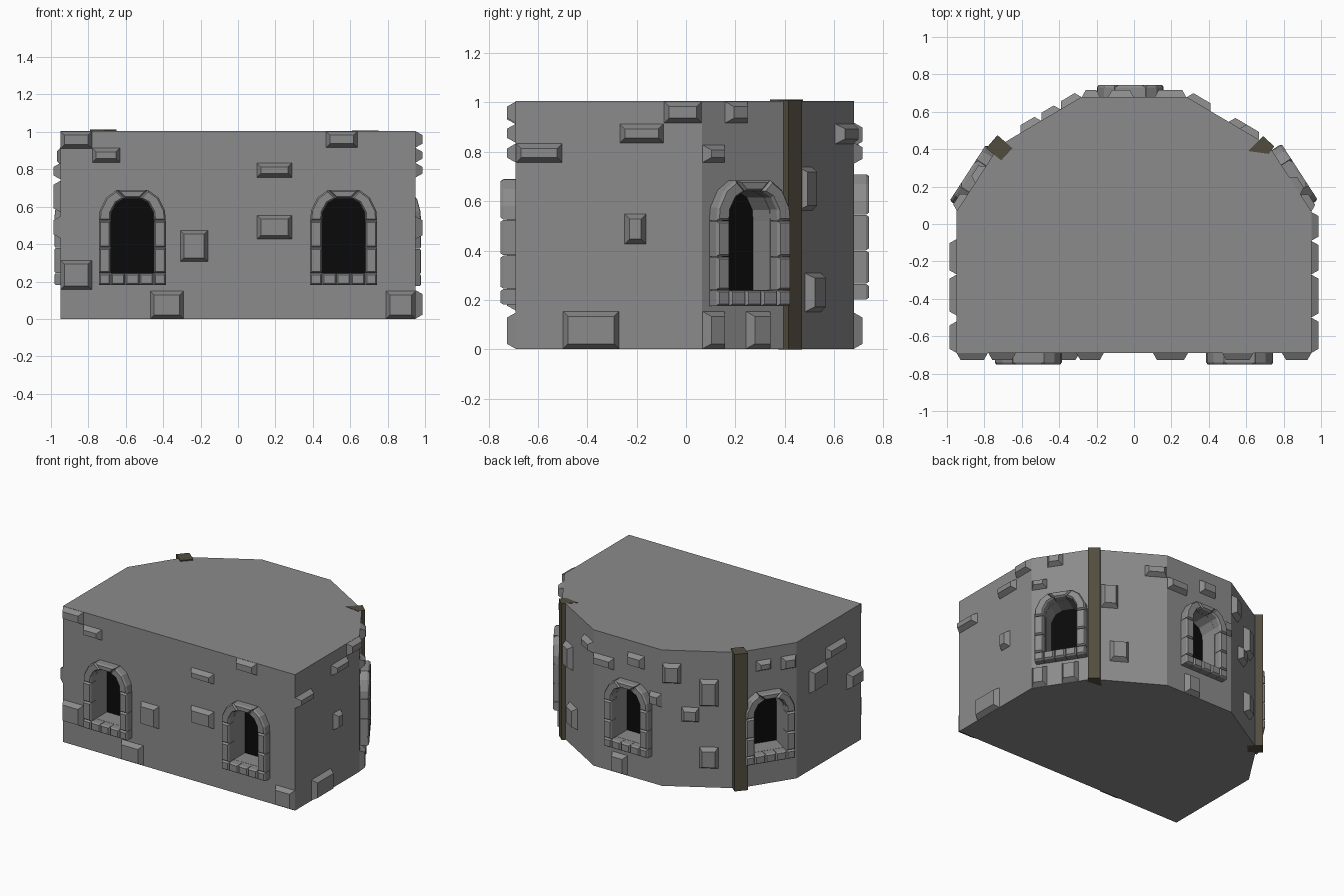
import bpy, bmesh
from mathutils import Vector, Matrix

if "Cube" in bpy.data.objects:
    bpy.data.objects.remove(bpy.data.objects["Cube"])

H = 1.005  # wall height


def mat(name, col):
    m = bpy.data.materials.new(name)
    m.diffuse_color = (*col, 1)
    m.use_nodes = True
    m.node_tree.nodes["Principled BSDF"].inputs["Base Color"].default_value = m.diffuse_color
    return m


STONE = mat("grey stone", (0.26, 0.26, 0.26))
BLACK = mat("dark opening", (0.003, 0.003, 0.003))
WOOD = mat("brown timber", (0.085, 0.073, 0.05))


def offset(poly, d):
    """Shrink a counter-clockwise outline by d."""
    out = []
    for i, p in enumerate(poly):
        p, a, b = Vector(p), Vector(poly[i - 1]), Vector(poly[(i + 1) % len(poly)])
        e1, e2 = (p - a).normalized(), (b - p).normalized()
        n1, n2 = Vector((-e1.y, e1.x)), Vector((-e2.y, e2.x))
        out.append(p + (n1 + n2) * d / (1 + n1.dot(n2)))
    return out


def loft(bm, m, layers):
    """Closed solid through (outline, depth) layers, placed by matrix m."""
    rings = [[bm.verts.new(m @ Vector((p[0], p[1], w))) for p in poly] for poly, w in layers]
    bm.faces.new(rings[0][::-1])
    bm.faces.new(rings[-1])
    for r, s in zip(rings, rings[1:]):
        for i in range(len(r)):
            j = (i + 1) % len(r)
            bm.faces.new((r[i], r[j], s[j], s[i]))


def finish(bm, name, material):
    me = bpy.data.meshes.new(name)
    bm.to_mesh(me)
    bm.free()
    me.materials.append(material)
    ob = bpy.data.objects.new(name, me)
    bpy.context.collection.objects.link(ob)
    return ob


def rect(a, b, c, d):
    return [(a, c), (b, c), (b, d), (a, d)]


# footprint, counter-clockwise from the front left corner
PLAN = [(-.95, -.69), (.95, -.69), (.95, .065), (.72, .42),
        (.28, .68), (-.28, .68), (-.72, .42), (-.95, .065)]


def wall(i):
    """Frame on wall i: u along the wall, v up, w outward."""
    p, q = Vector(PLAN[i]), Vector(PLAN[(i + 1) % 8])
    d = (q - p).normalized()
    m = Matrix(((d.x, 0, d.y, p.x), (d.y, 0, -d.x, p.y), (0, 1, 0, 0), (0, 0, 0, 1)))
    return m, (q - p).length


# solid tower body
bm = bmesh.new()
loft(bm, Matrix(), [(PLAN, 0), (PLAN, H)])
body = finish(bm, "tower_body", STONE)

# windows: (wall, centre along wall, base height)
WINDOWS = [(0, .385, .18), (0, 1.515, .18), (2, .214, .175), (4, .30, .20), (6, .214, .18)]
arch_in = [(.115, .345), (.112, .39), (.085, .44), (.04, .465)]
arch_out = [(.18, .345), (.175, .40), (.14, .47), (.085, .51)]


def mirror(poly):
    return [(-x, y) for x, y in reversed(poly)]


hole = [(-.115, .065), (.115, .065)] + arch_in + mirror(arch_in)
arch_r = arch_out + arch_in[::-1]
key = [(-.04, .465), (.04, .465), (.085, .51), (-.085, .51)]
blocks = [arch_r, mirror(arch_r), key]
for a, b in ((0, .065), (.065, .20), (.20, .345)):
    r = rect(.115, .18, a, b)
    blocks += [r, mirror(r)]
for k in range(3):
    blocks.append(rect(-.115 + k * .23 / 3, -.115 + (k + 1) * .23 / 3, 0, .065))

frames, cut, panes = bmesh.new(), bmesh.new(), bmesh.new()
for i, u, v in WINDOWS:
    m = wall(i)[0] @ Matrix.Translation((u, v, 0))
    loft(cut, m, [(hole, -.13), (hole, .05)])
    loft(panes, m, [(offset(hole, -.002), -.135), (offset(hole, -.002), -.128)])
    for b in blocks:
        b1 = offset(b, .001)
        loft(frames, m, [(b1, -.004), (b1, .05), (offset(b, .009), .062)])
finish(frames, "window_frames", STONE)
finish(panes, "window_openings", BLACK)

# cut the recesses into the body
cutter = finish(cut, "window_cutter", STONE)
cutter.hide_render = True
mod = body.modifiers.new("recesses", "BOOLEAN")
mod.object = cutter
mod.operation = "DIFFERENCE"
mod.solver = "EXACT"
dg = bpy.context.evaluated_depsgraph_get()
body.data = bpy.data.meshes.new_from_object(body.evaluated_get(dg))
body.modifiers.clear()
bpy.data.objects.remove(cutter)

# raised stones per wall: u0, u1, z0, z1
STONES = {
    0: [(0, .17, .91, H), (.17, .32, .835, .915), (1.42, 1.59, .915, H), (1.05, 1.24, .755, .835),
        (1.05, 1.24, .425, .555), (.64, .79, .305, .475), (0, .17, .155, .315),
        (.48, .66, 0, .15), (1.74, 1.9, 0, .15)],
    1: [(0, .19, .755, .835), (.42, .60, .835, .915), (.60, .755, .915, H),
        (.44, .53, .425, .55), (.19, .42, 0, .155)],
    2: [(0, .11, .755, .83), (0, .11, 0, .155), (.11, .22, .915, H), (.21, .33, 0, .155)],
    3: [(.06, .18, .56, .74), (.12, .25, .15, .31), (.36, .51, .83, .915)],
    4: [(0, .17, .75, .84), (.28, .42, .82, .92), (.46, .56, .58, .68), (.15, .28, 0, .15)],
    5: [(0, .13, .76, .91), (.25, .38, .60, .80), (.13, .25, .48, .59), (.25, .38, .14, .30)],
    6: [(.13, .24, .84, .92), (.31, .42, .82, .92)],
    7: [(.335, .555, .745, .835), (.145, .335, .57, .74), (.585, .755, .43, .55)],
}
bm = bmesh.new()
for i, rows in STONES.items():
    for r in rows:
        q = rect(*r)
        loft(bm, wall(i)[0], [(q, -.003), (offset(q, .022), .036)])
finish(bm, "raised_stones", STONE)

# timber posts on the two rear corners
for name, plan, z0, z1 in (
        ("right_post", [(.61, .39), (.72, .375), (.75, .415), (.69, .47)], -.001, H + .002),
        ("left_post", [(-.79, .405), (-.71, .34), (-.65, .405), (-.73, .475)], 0, H + .008)):
    bm = bmesh.new()
    loft(bm, Matrix(), [(plan, z0), (plan, z1)])
    finish(bm, name, WOOD)
